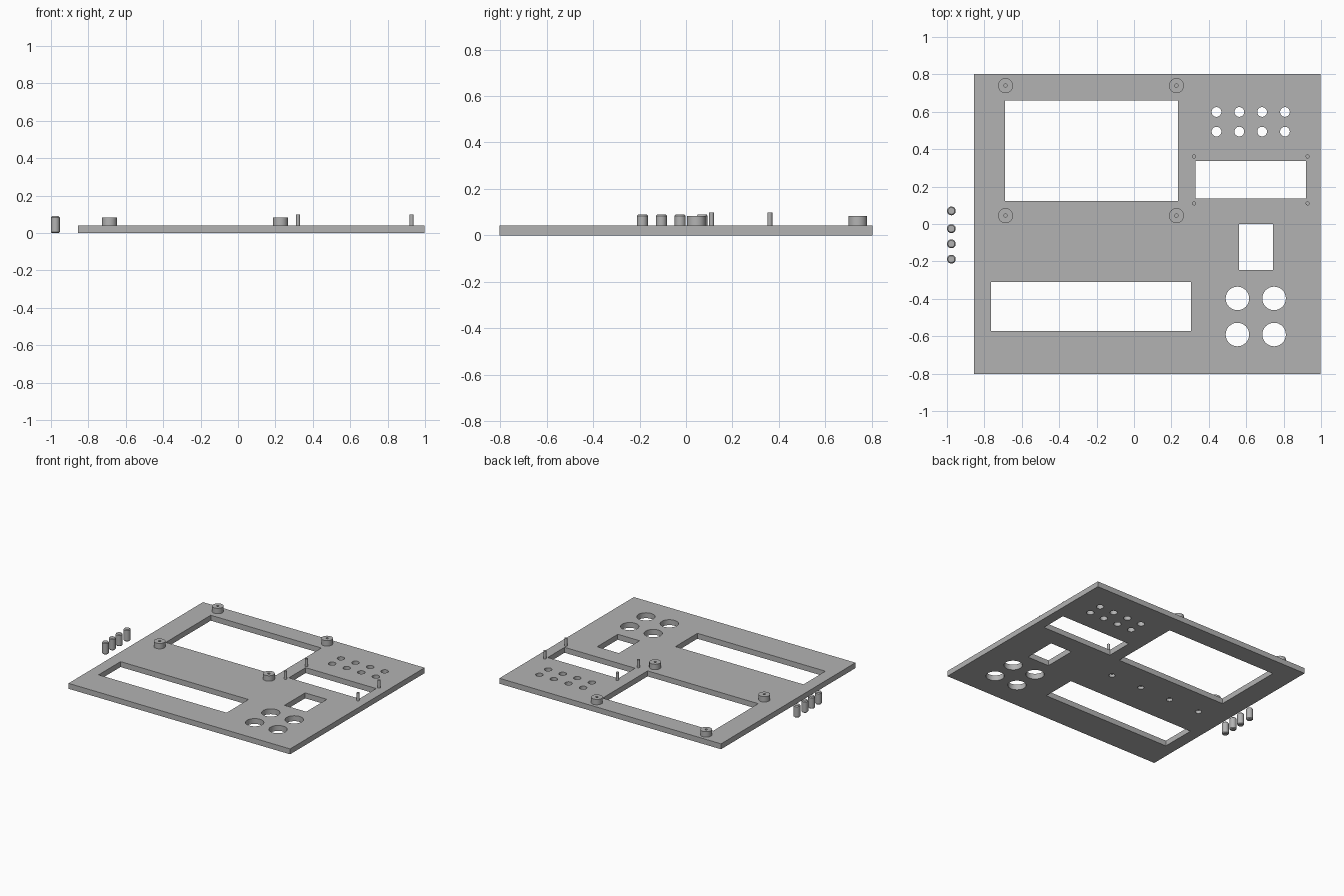
import bpy, bmesh, math
from mathutils import Matrix

if "Cube" in bpy.data.objects:
    bpy.data.objects.remove(bpy.data.objects["Cube"])

grey = bpy.data.materials.new("plain_grey")
grey.use_nodes = True
grey.diffuse_color = (0.45, 0.45, 0.45, 1)
grey.node_tree.nodes["Principled BSDF"].inputs["Base Color"].default_value = (0.45, 0.45, 0.45, 1)

THICK = 0.041


def add_box(bm, x0, x1, y0, y1, z0, z1):
    place = Matrix.Translation(((x0 + x1) / 2, (y0 + y1) / 2, (z0 + z1) / 2))
    size = Matrix.Diagonal((x1 - x0, y1 - y0, z1 - z0, 1))
    bmesh.ops.create_cube(bm, size=1, matrix=place @ size)


def add_drum(bm, x, y, radius, z0, z1):
    bmesh.ops.create_cone(bm, cap_ends=True, segments=32, radius1=radius, radius2=radius,
                          depth=z1 - z0, matrix=Matrix.Translation((x, y, (z0 + z1) / 2)))


def make_object(name, bm):
    mesh = bpy.data.meshes.new(name)
    bm.to_mesh(mesh)
    bm.free()
    mesh.materials.append(grey)
    obj = bpy.data.objects.new(name, mesh)
    bpy.context.collection.objects.link(obj)
    return obj


def smooth(obj):
    bpy.ops.object.select_all(action="DESELECT")
    obj.select_set(True)
    bpy.context.view_layer.objects.active = obj
    bpy.ops.object.shade_smooth_by_angle(angle=math.radians(30))


def turned_part(name, x, y, profile):
    """Revolve a (radius, height) profile around the vertical axis."""
    bm = bmesh.new()
    verts = [bm.verts.new((r, 0, z)) for r, z in profile]
    edges = [bm.edges.new(pair) for pair in zip(verts, verts[1:])]
    bmesh.ops.spin(bm, geom=verts + edges, axis=(0, 0, 1), cent=(0, 0, 0),
                   angle=math.tau, steps=32)
    bmesh.ops.remove_doubles(bm, verts=bm.verts, dist=0.0001)
    bmesh.ops.recalc_face_normals(bm, faces=bm.faces)
    obj = make_object(name, bm)
    obj.location = (x, y, 0)
    smooth(obj)


# Front panel plate
bm = bmesh.new()
add_box(bm, -0.855, 0.998, -0.803, 0.803, 0, THICK)
panel = make_object("panel_plate", bm)

# Openings: display windows, switch opening, round holes, blind underside sockets
cut = bmesh.new()
for x0, x1, y0, y1 in ((-0.69, 0.235, 0.123, 0.66), (-0.765, 0.305, -0.572, -0.31),
                       (0.33, 0.92, 0.136, 0.337), (0.561, 0.743, -0.246, 0)):
    add_box(cut, x0, x1, y0, y1, -0.1, 0.1)
for col in range(4):
    for y in (0.494, 0.599):
        add_drum(cut, 0.441 + 0.122 * col, y, 0.026, -0.1, 0.1)
    add_drum(cut, -0.635 + 0.258 * col, -0.07, 0.022, -0.1, 0.022)
for x in (0.553, 0.749):
    for y in (-0.591, -0.398):
        add_drum(cut, x, y, 0.063, -0.1, 0.1)
cutter = make_object("opening_cutter", cut)
cutter.hide_render = True

mod = panel.modifiers.new("openings", "BOOLEAN")
mod.operation = "DIFFERENCE"
mod.solver = "EXACT"
mod.object = cutter
bpy.context.view_layer.objects.active = panel
bpy.ops.object.modifier_apply(modifier=mod.name)
bpy.data.objects.remove(cutter)
smooth(panel)

# Screw standoffs with a blind pilot hole, around the large window
for x in (-0.687, 0.227):
    for y in (0.045, 0.74):
        turned_part("standoff", x, y, [(0.04, THICK), (0.04, 0.082), (0.009, 0.082),
                                       (0.009, THICK), (0, THICK)])

# Thin locating pins around the small display opening
for x in (0.321, 0.928):
    for y in (0.11, 0.361):
        turned_part("locating_pin", x, y, [(0.0105, THICK), (0.0105, 0.099), (0, 0.099)])

# Loose button pegs beside the panel, chamfered at both ends
for y in (0.07, -0.025, -0.106, -0.188):
    turned_part("button_peg", -0.9765, y, [(0, 0), (0.018, 0), (0.0235, 0.006),
                                           (0.0235, 0.084), (0.018, 0.09), (0, 0.09)])
